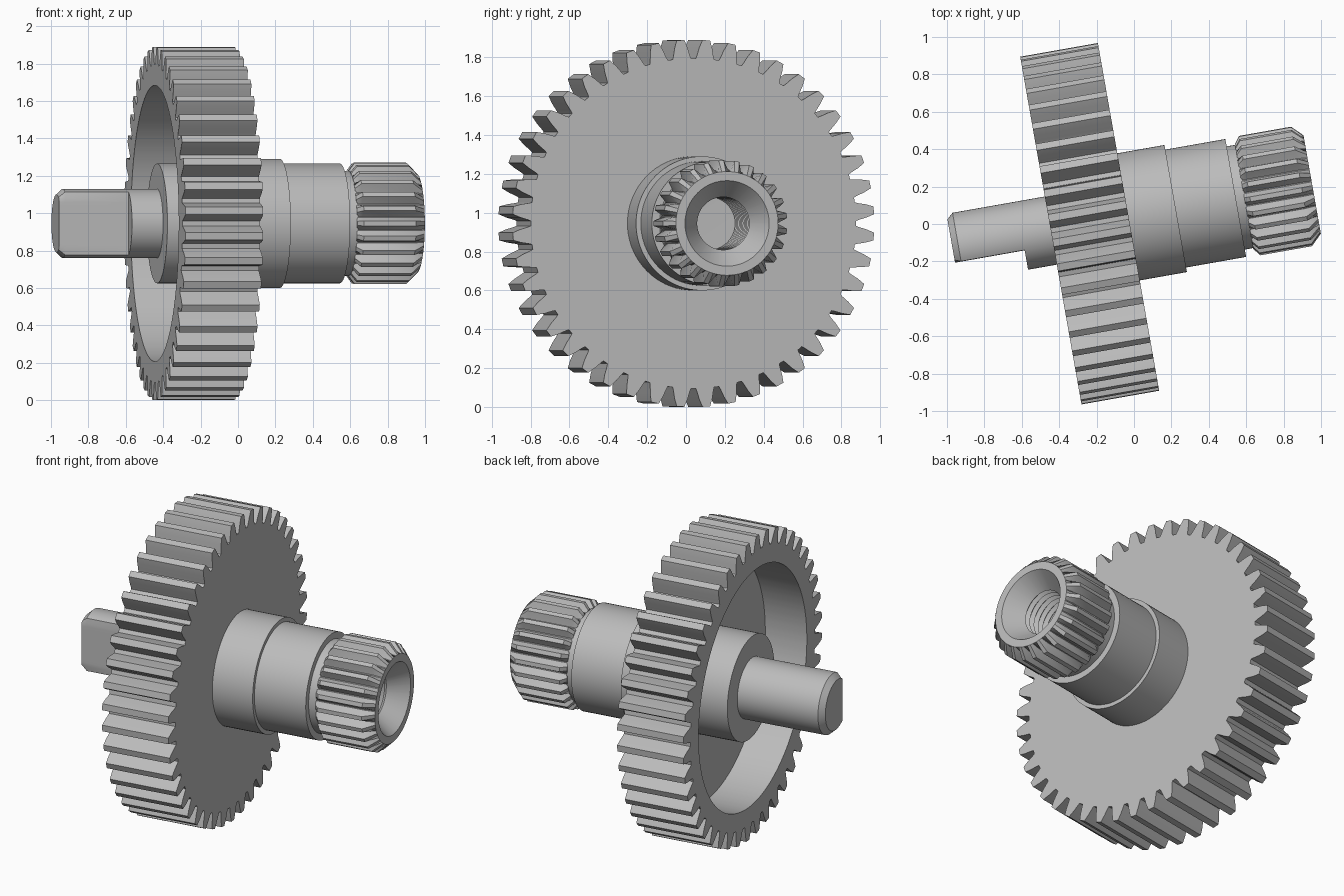
import bpy
import bmesh
from math import cos, sin, pi, radians

cube = bpy.data.objects.get("Cube")
if cube:
    bpy.data.objects.remove(cube, do_unlink=True)

steel = bpy.data.materials.new("grey steel")
steel.use_nodes = True
colour = (0.5, 0.5, 0.5, 1)
steel.diffuse_color = colour
steel.node_tree.nodes["Principled BSDF"].inputs["Base Color"].default_value = colour


def loft(name, rings, closed=False):
    """Skin rings of (position on axis, [(angle, radius), ...]) along local x."""
    bm = bmesh.new()
    loops = [[bm.verts.new((t, r * cos(a), r * sin(a))) for a, r in ring]
             for t, ring in rings]
    pairs = list(zip(loops, loops[1:]))
    if closed:
        pairs.append((loops[-1], loops[0]))
    for p, q in pairs:
        for i in range(len(p)):
            j = (i + 1) % len(p)
            bm.faces.new((p[i], p[j], q[j], q[i]))
    bmesh.ops.remove_doubles(bm, verts=bm.verts, dist=0.0002)
    bmesh.ops.recalc_face_normals(bm, faces=bm.faces)
    mesh = bpy.data.meshes.new(name)
    bm.to_mesh(mesh)
    bm.free()
    mesh.materials.append(steel)
    obj = bpy.data.objects.new(name, mesh)
    bpy.context.collection.objects.link(obj)
    obj.rotation_euler.z = radians(10)
    obj.location = (-0.0075, 0.042, 0.945)
    bpy.ops.object.select_all(action="DESELECT")
    obj.select_set(True)
    bpy.context.view_layer.objects.active = obj
    bpy.ops.object.shade_smooth_by_angle(angle=radians(28))
    return obj


def toothed(count, half):
    """One outline of teeth; half lists (half width, radius) from tip to root."""
    ring = []
    for k in range(count):
        mid = (k + 0.5) * 2 * pi / count
        ring += [(mid - w / r, r) for w, r in reversed(half)]
        ring += [(mid + w / r, r) for w, r in half]
    return ring


def circle(ring, radius):
    return [(a, radius) for a, r in ring]


def limit(ring, radius):
    return [(a, min(r, radius)) for a, r in ring]


def flatten(ring, depth):
    """Cut a flat on the front of a ring."""
    return [(a, min(r, -depth / cos(a)) if cos(a) < -0.01 else r) for a, r in ring]


# Large gear wheel with a dished left side
gear = toothed(44, [(0.020, 0.945), (0.034, 0.905), (0.043, 0.865), (0.048, 0.85)])
left, right, floor = -0.444, -0.022, -0.18
loft("gear_wheel", [
    (left, gear), (right, gear),
    (right, circle(gear, 0.25)), (floor, circle(gear, 0.25)),
    (floor, circle(gear, 0.738)), (left, circle(gear, 0.738)),
], closed=True)

# Stepped shaft with a flat on its thin end
base = [(i * 2 * pi / 72, 1) for i in range(72)]
flat = 0.08
body = [(-0.978, circle(base, 0)),
        (-0.978, flatten(circle(base, 0.155), flat)),
        (-0.945, flatten(circle(base, 0.185), flat)),
        (-0.6, flatten(circle(base, 0.185), flat))]
steps = [(-0.6, 0.185), (-0.432, 0.185), (-0.432, 0.32), (-0.1, 0.32),
         (-0.1, 0.345), (0.234, 0.345), (0.234, 0.32), (0.56, 0.32),
         (0.56, 0.28), (0.61, 0.28), (0.61, 0.17), (0.38, 0.17), (0.38, 0)]
body += [(t, circle(base, r)) for t, r in steps]
loft("stepped_shaft", body)

# Splined end with countersunk, threaded bore
spline = toothed(25, [(0.013, 0.325), (0.032, 0.277)])
rings = [(0.605, circle(spline, 0.2)), (0.605, limit(spline, 0.285)),
         (0.635, spline), (0.917, spline), (0.975, limit(spline, 0.267)),
         (0.975, circle(spline, 0.22)), (0.86, circle(spline, 0.136))]
for i in range(1, 24):
    rings.append((0.86 - i * 0.019, circle(spline, 0.155 if i % 2 else 0.136)))
rings.append((0.42, circle(spline, 0)))
loft("splined_end", rings)
